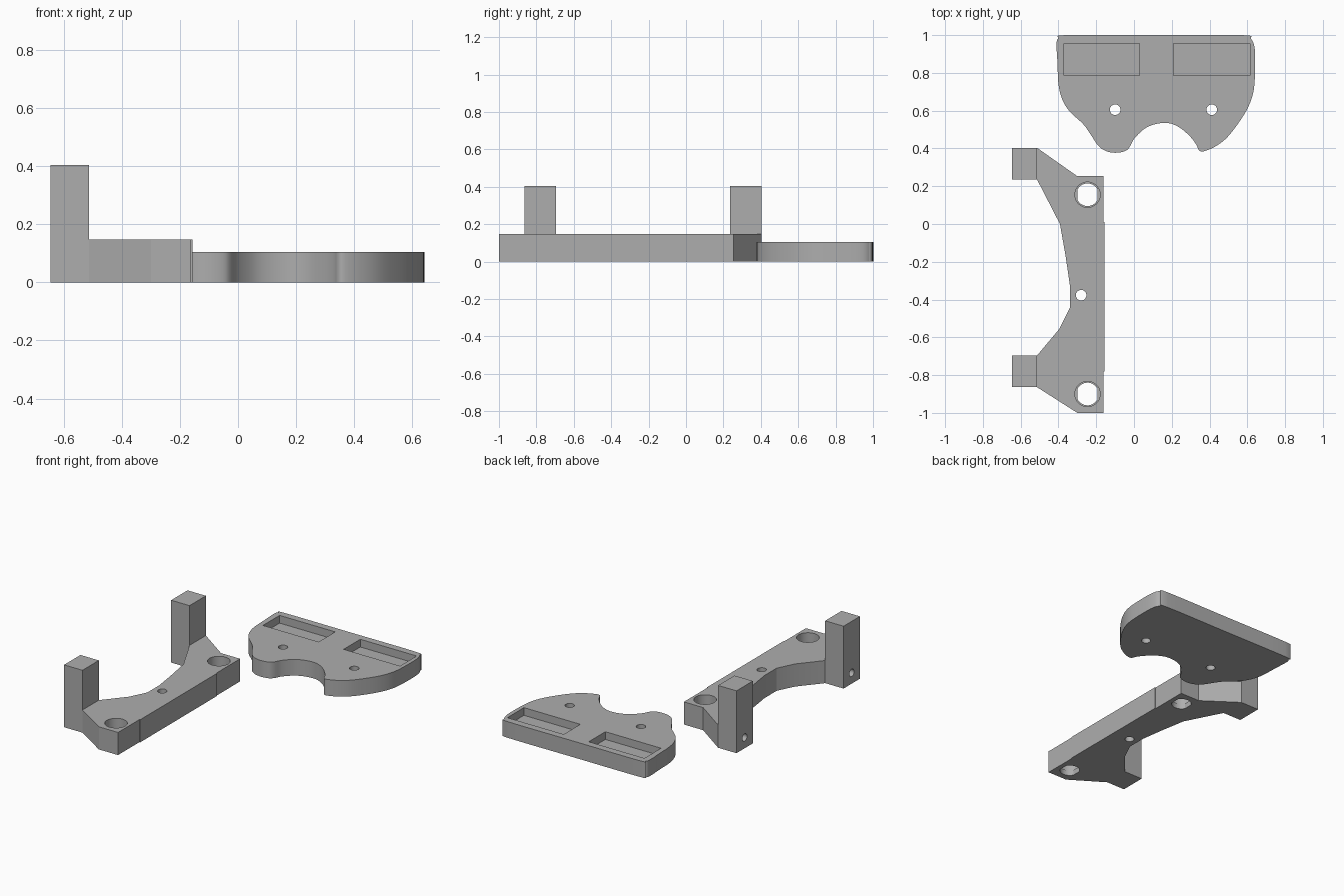
import bpy
import bmesh
import math
from mathutils import Matrix, Vector

cube = bpy.data.objects.get("Cube")
if cube:
    bpy.data.objects.remove(cube, do_unlink=True)

grey = bpy.data.materials.new("plain grey")
grey.use_nodes = True
tone = (0.42, 0.42, 0.42, 1)
grey.diffuse_color = tone
grey.node_tree.nodes["Principled BSDF"].inputs["Base Color"].default_value = tone


def prism(name, outline, bottom, top):
    """Extrude a flat outline between two heights."""
    bm = bmesh.new()
    face = bm.faces.new([bm.verts.new((x, y, bottom)) for x, y in outline])
    grown = bmesh.ops.extrude_face_region(bm, geom=[face])["geom"]
    moved = [v for v in grown if isinstance(v, bmesh.types.BMVert)]
    bmesh.ops.translate(bm, verts=moved, vec=(0, 0, top - bottom))
    bmesh.ops.recalc_face_normals(bm, faces=bm.faces)
    mesh = bpy.data.meshes.new(name)
    bm.to_mesh(mesh)
    bm.free()
    mesh.materials.append(grey)
    obj = bpy.data.objects.new(name, mesh)
    bpy.context.collection.objects.link(obj)
    return obj


def rectangle(x0, x1, y0, y1):
    return [(x0, y0), (x1, y0), (x1, y1), (x0, y1)]


def circle(x, y, radius, flat=1.0, sides=32):
    """Circle outline; flat clips its left and right sides."""
    points = []
    for i in range(sides):
        angle = math.tau * (i + 0.5) / sides
        offset = max(-flat, min(flat, radius * math.cos(angle)))
        points.append((x + offset, y + radius * math.sin(angle)))
    return points


def combine(obj, tool, operation):
    """Apply a boolean and discard the tool."""
    tool.hide_render = True
    bpy.ops.object.select_all(action="DESELECT")
    bpy.context.view_layer.objects.active = obj
    obj.select_set(True)
    mod = obj.modifiers.new("boolean", "BOOLEAN")
    mod.operation = operation
    mod.solver = "EXACT"
    mod.object = tool
    bpy.ops.object.modifier_apply(modifier=mod.name)
    bpy.data.objects.remove(tool, do_unlink=True)


def cut(obj, outline, bottom, top):
    combine(obj, prism("cutter", outline, bottom, top), "DIFFERENCE")


def smooth_loop(points, steps=4):
    """Closed rounded curve through the points."""
    pts = [Vector(p) for p in points]
    n = len(pts)
    result = []
    for i in range(n):
        a, b, c, d = (pts[(i + k) % n] for k in (-1, 0, 1, 2))
        for s in range(steps):
            t = s / steps
            p = b + t * (c - a) / 2
            p += t * t * (2 * a - 5 * b + 4 * c - d) / 2
            p += t ** 3 * (3 * b - a - 3 * c + d) / 2
            result.append((p.x, p.y))
    return result


def finish(obj):
    bpy.ops.object.select_all(action="DESELECT")
    bpy.context.view_layer.objects.active = obj
    obj.select_set(True)
    bpy.ops.object.shade_smooth_by_angle(angle=math.radians(20))


# Bracket body
post_spans = [(0.235, 0.403), (-0.864, -0.696)]
outer, inner, edge = -0.645, -0.513, -0.162
thick, tall = 0.147, 0.405
(b0, b1), (f0, f1) = post_spans
bracket = prism("bracket", [
    (outer, b1), (inner, b1), (-0.30, 0.253), (edge, 0.253), (edge, 0.01),
    (-0.157, 0.01), (-0.157, -0.78), (edge, -0.78), (edge, -1), (-0.30, -1),
    (inner, f0), (outer, f0), (outer, f1), (inner, f1), (-0.395, -0.555),
    (-0.34, -0.445), (-0.34, -0.32), (-0.362, -0.17), (-0.392, 0), (inner, b0),
    (outer, b0)], 0, thick)

# Upright posts, each with a small blind hole in its outer face
for y0, y1 in post_spans:
    post = prism("post", rectangle(outer, inner, y0, y1), thick, tall)
    combine(bracket, post, "UNION")
    drill = prism("drill", circle(0, 0, 0.024), -0.1, 0.16)
    drill.data.transform(Matrix.Translation((outer, (y0 + y1) / 2, 0.07))
                         @ Matrix.Rotation(math.pi / 2, 4, "Y"))
    combine(bracket, drill, "DIFFERENCE")

# Stepped end holes and the middle screw hole
for y in (0.155, -0.90):
    cut(bracket, circle(-0.246, y, 0.067), 0.035, 1)
    cut(bracket, circle(-0.246, y, 0.06, flat=0.053), -1, 1)
cut(bracket, circle(-0.28, -0.377, 0.028), -1, 1)
finish(bracket)

# Rounded plate
plate_top = 0.105
plate = prism("plate", smooth_loop([
    (-0.41, 0.95), (-0.40, 0.985), (-0.36, 1), (0.1, 1), (0.57, 1),
    (0.62, 0.98), (0.64, 0.92), (0.64, 0.78), (0.63, 0.69), (0.60, 0.61),
    (0.55, 0.53), (0.49, 0.455), (0.43, 0.41), (0.37, 0.385), (0.345, 0.39),
    (0.33, 0.42), (0.30, 0.46), (0.25, 0.505), (0.2, 0.53), (0.155, 0.535),
    (0.1, 0.525), (0.05, 0.5), (0, 0.45), (-0.025, 0.405), (-0.05, 0.385),
    (-0.1, 0.377), (-0.15, 0.387), (-0.19, 0.415), (-0.23, 0.475),
    (-0.27, 0.53), (-0.34, 0.595), (-0.38, 0.66), (-0.4, 0.74),
    (-0.405, 0.85)]), 0, plate_top)

# Pockets and screw holes in the plate
for x0, x1 in ((-0.37, 0.03), (0.21, 0.615)):
    cut(plate, rectangle(x0, x1, 0.785, 0.955), plate_top - 0.05, 1)
for x in (-0.10, 0.412):
    cut(plate, circle(x, 0.605, 0.028), -1, 1)
finish(plate)
